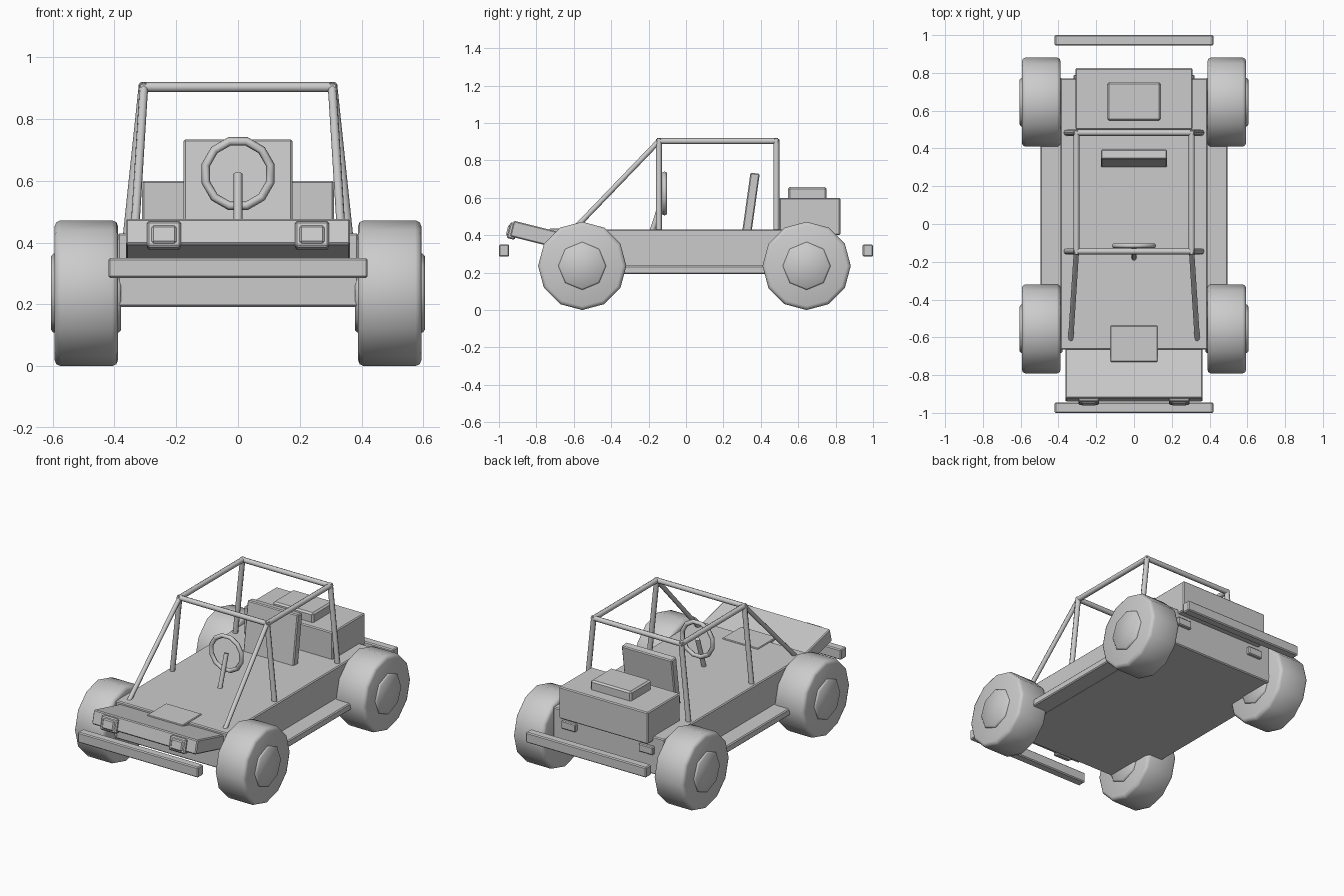
import bpy, bmesh, math
from mathutils import Vector, Matrix

if "Cube" in bpy.data.objects:
    bpy.data.objects.remove(bpy.data.objects["Cube"])

def finish(bm, name, angle):
    me = bpy.data.meshes.new(name)
    bmesh.ops.recalc_face_normals(bm, faces=bm.faces)
    bm.to_mesh(me)
    bm.free()
    me.shade_smooth()
    me.set_sharp_from_angle(angle=math.radians(angle))
    ob = bpy.data.objects.new(name, me)
    bpy.context.collection.objects.link(ob)
    return ob

def box(name, x, y, z, bevel=0.006, tilt=0):
    """Bevelled box from (min, max) ranges, tilted about x through its centre."""
    bm = bmesh.new()
    size = [b - a for a, b in (x, y, z)]
    bmesh.ops.create_cube(bm, size=1, matrix=Matrix.Diagonal((*size, 1)))
    if bevel:
        bmesh.ops.bevel(bm, geom=bm.edges[:], offset=bevel, segments=1,
                        affect='EDGES', profile=0.5)
    ob = finish(bm, name, 30)
    ob.location = [(a + b) / 2 for a, b in (x, y, z)]
    ob.rotation_euler.x = math.radians(tilt)
    return ob

def tube(name, a, b, r, sides=8):
    a, b = Vector(a), Vector(b)
    bm = bmesh.new()
    bmesh.ops.create_cone(bm, cap_ends=True, segments=sides, radius1=r,
                          radius2=r, depth=(b - a).length)
    ob = finish(bm, name, 50)
    ob.location = (a + b) / 2
    ob.rotation_euler = (b - a).to_track_quat('Z', 'Y').to_euler()
    return ob

def disc(name, x0, x1, y, z, r, sides, bevel, segs):
    """Wheel-like cylinder lying along x with rounded rims."""
    bm = bmesh.new()
    bmesh.ops.create_cone(bm, cap_ends=True, segments=sides, radius1=r,
                          radius2=r, depth=abs(x1 - x0))
    rims = [e for e in bm.edges if abs(e.verts[0].co.z - e.verts[1].co.z) < 1e-4]
    bmesh.ops.bevel(bm, geom=rims, offset=bevel, segments=segs,
                    affect='EDGES', profile=0.5)
    ob = finish(bm, name, 50)
    ob.rotation_euler.y = math.pi / 2
    ob.location = ((x0 + x1) / 2, y, z)

# body tub and side sills
box("body", (-.39, .39), (-.665, .77), (.192, .43))
for s, side in ((-1, "left"), (1, "right")):
    box(f"{side}_sill", sorted((s * .37, s * .495)), (-.36, .45), (.193, .237))

# raised nose with hatch plate
box("nose", (-.363, .363), (-.944, -.54), (.344, .43), tilt=-14).location = (0, -.735, .387)
box("nose_hatch", (-.125, .125), (-.73, -.538), (.39, .436), 0.004)

# bumpers
box("front_bumper", (-.42, .42), (-1, -.945), (.285, .35))
box("rear_bumper", (-.42, .42), (.945, 1), (.285, .35))

# engine cover and intake
box("engine", (-.31, .31), (.5, .825), (.4, .6))
box("engine_intake", (-.142, .142), (.545, .752), (.58, .658), 0.01)

# seat
box("seat", (-.176, .176), (.322, .372), (.41, .733), 0.006, tilt=-8)

# head lamps and tail lamps
for s, side in ((-1, "left"), (1, "right")):
    box(f"{side}_headlamp", sorted((s * .184, s * .295)), (-.95, -.905),
        (.379, .466), 0.007, tilt=-14)
    box(f"{side}_headlamp_lens", sorted((s * .198, s * .281)), (-.957, -.915),
        (.391, .454), 0.008, tilt=-14)
    box(f"{side}_tail_lamp", sorted((s * .22, s * .32)), (.75, .79), (.32, .37), 0.005)

# wheels and hubs
for y, end in ((-.555, "front"), (.645, "rear")):
    for s, side in ((-1, "left"), (1, "right")):
        disc(f"{end}_{side}_wheel", s * .388, s * .594, y, .236, .236, 12, .02, 2)
        disc(f"{end}_{side}_hub", s * .378, s * .605, y, .236, .128, 8, .008, 1)

# roll cage
r, zt, yf, yr = .016, .903, -.145, .483
for s, side in ((-1, "left"), (1, "right")):
    top = s * .305
    tube(f"{side}_front_post", (s * .358, yf, .41), (top, yf, zt + .01), r)
    tube(f"{side}_rear_post", (s * .358, yr, .41), (top, yr, zt + .01), r)
    tube(f"{side}_roof_rail", (top, yf - .01, zt), (top, yr + .01, zt), r)
    tube(f"{side}_front_brace", (s * .335, -.61, .42), (top, yf, zt), .014)
for y, end in ((yf, "front"), (yr, "rear")):
    tube(f"{end}_roof_bar", (-.315, y, zt), (.315, y, zt), r)

# steering wheel and column
bpy.ops.mesh.primitive_torus_add(major_segments=12, minor_segments=6,
                                 major_radius=.108, minor_radius=.014,
                                 location=(0, -.115, .623),
                                 rotation=(math.pi / 2, math.radians(15), 0))
wheel = bpy.context.object
wheel.name = "steering_wheel"
wheel.data.shade_smooth()
wheel.data.set_sharp_from_angle(angle=math.radians(65))
tube("steering_column", (0, -.185, .41), (0, -.115, .623), .014)
